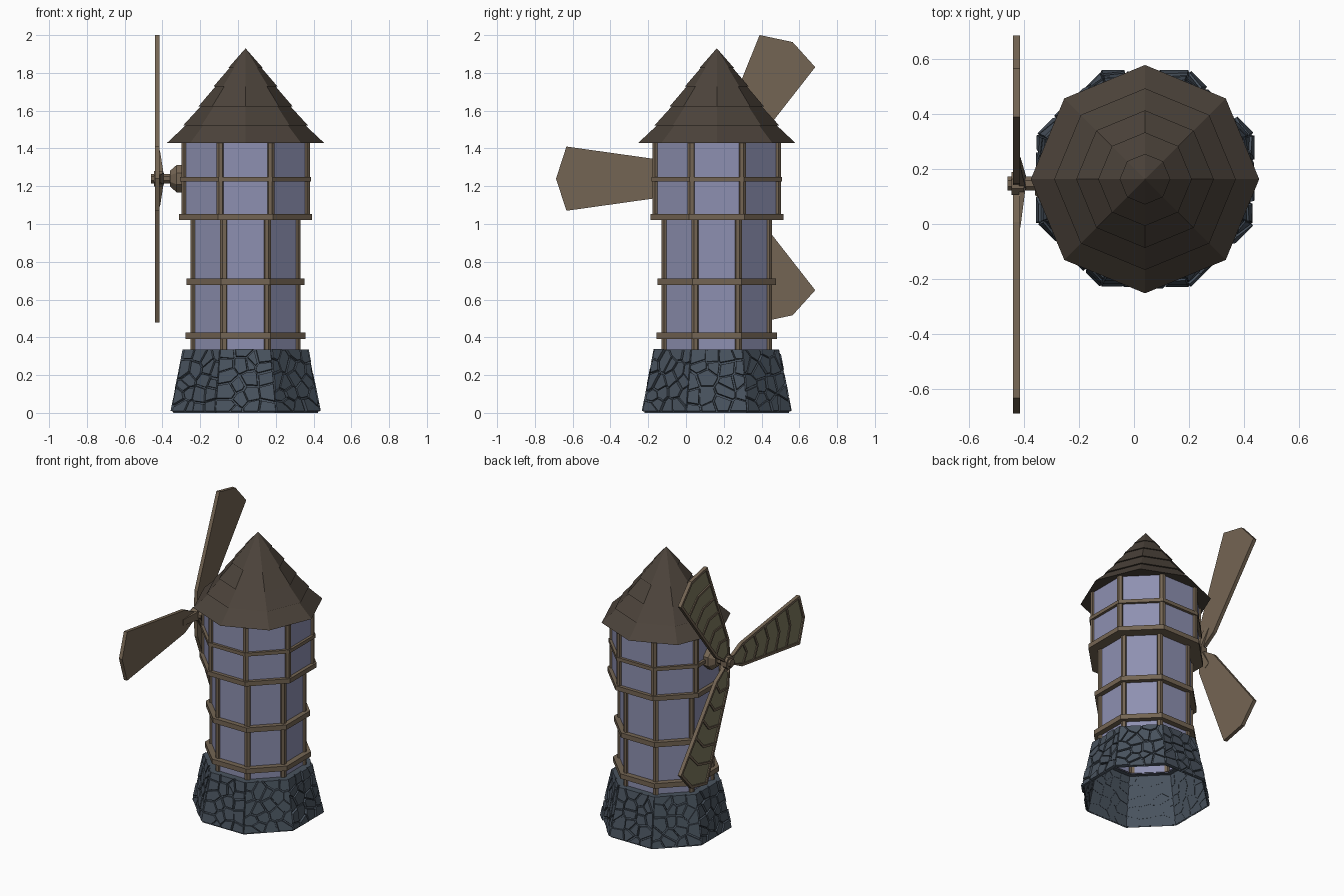
import bpy, bmesh, math, random
from mathutils import Vector

if "Cube" in bpy.data.objects:
    bpy.data.objects.remove(bpy.data.objects["Cube"])

random.seed(4)
CX, CY = 0.04, 0.163          # tower axis
HY, HZ = 0.147, 1.24          # sail hub
T = math.tan(math.pi / 8)


def mat(name, rgb):
    m = bpy.data.materials.new(name)
    m.diffuse_color = (*rgb, 1)
    m.use_nodes = True
    m.node_tree.nodes["Principled BSDF"].inputs["Base Color"].default_value = m.diffuse_color
    return m


STONE = mat("slate_stone", (0.066, 0.086, 0.112))
PLASTER = mat("lilac_plaster", (0.27, 0.28, 0.44))
WOOD = mat("brown_timber", (0.175, 0.13, 0.087))
ROOF = mat("dark_roof", (0.072, 0.056, 0.043))
CLOTH = mat("olive_cloth", (0.21, 0.195, 0.115))


def finish(bm, name, material):
    bmesh.ops.recalc_face_normals(bm, faces=bm.faces)
    me = bpy.data.meshes.new(name)
    bm.to_mesh(me)
    bm.free()
    me.materials.append(material)
    ob = bpy.data.objects.new(name, me)
    bpy.context.collection.objects.link(ob)
    return ob


def lathe(bm, profile, closed=False, corner_on_axis=False):
    """Eight-sided sweep of (radius, z); radius is to the flat, or to the corner."""
    k = 1 if corner_on_axis else 1 / math.cos(math.pi / 8)
    off = 0 if corner_on_axis else math.pi / 8
    rings = []
    for r, z in profile:
        if r == 0:
            rings.append([bm.verts.new((CX, CY, z))] * 8)
            continue
        rings.append([bm.verts.new((CX + r * k * math.cos(off + i * math.pi / 4),
                                    CY + r * k * math.sin(off + i * math.pi / 4), z))
                      for i in range(8)])
    n = len(rings)
    for a in range(n if closed else n - 1):
        p, q = rings[a], rings[(a + 1) % n]
        for i in range(8):
            j = (i + 1) % 8
            vs = list(dict.fromkeys((p[i], p[j], q[j], q[i])))
            if len(vs) > 2:
                bm.faces.new(vs)


def prism(bm, low, high):
    """Solid between two matching outlines."""
    a = [bm.verts.new(p) for p in low]
    b = [bm.verts.new(p) for p in high]
    bm.faces.new(a)
    bm.faces.new(b[::-1])
    for i in range(len(a)):
        j = (i + 1) % len(a)
        bm.faces.new((a[i], a[j], b[j], b[i]))


def clip(poly, n, d):
    """Keep the part of a 2D polygon where p.n <= d."""
    out = []
    for i, p in enumerate(poly):
        q = poly[(i + 1) % len(poly)]
        dp, dq = p.dot(n) - d, q.dot(n) - d
        if dp <= 0:
            out.append(p)
        if dp * dq < 0:
            out.append(p.lerp(q, dp / (dp - dq)))
    return out


# Stone base: open shell
A0, A1, H = 0.383, 0.318, 0.335
bm = bmesh.new()
lathe(bm, [(A0, 0), (A1, H), (0.275, H)])
finish(bm, "base_core", STONE)

# Irregular stones on each base side
bm = bmesh.new()
for side in range(8):
    ang = side * math.pi / 4
    out, tan = Vector((math.cos(ang), math.sin(ang), 0)), Vector((-math.sin(ang), math.cos(ang), 0))
    nrm = (out * H + Vector((0, 0, A0 - A1))).normalized()

    def place(p, lift):
        f = p.y / H
        return Vector((CX, CY, p.y)) + out * (A0 + (A1 - A0) * f) + tan * p.x + nrm * lift

    w0, w1 = A0 * T + 0.003, A1 * T + 0.003
    frame = [Vector(p) for p in ((-w0, 0.006), (w0, 0.006), (w1, H + 0.001), (-w1, H + 0.001))]
    seeds = [Vector(((i + 0.5 + random.uniform(-.45, .45)) / 4 * 0.31 - 0.155,
                     (j + 0.5 + random.uniform(-.45, .45)) / 5 * H))
             for i in range(4) for j in range(5)]
    for s in seeds:
        poly = frame
        for o in seeds:
            if o is not s and len(poly) > 2:
                n = (o - s).normalized()
                poly = clip(poly, n, ((s + o) / 2).dot(n) - random.uniform(0.001, 0.005))
        if len(poly) < 3:
            continue
        c = sum(poly, Vector((0, 0))) / len(poly)
        t = random.uniform(0.007, 0.017)
        prism(bm, [place(p, -0.003) for p in poly], [place(c + (p - c) * 0.93, t) for p in poly])
finish(bm, "base_stones", STONE)

# Plaster walls, stepping out at the upper storey
bm = bmesh.new()
lathe(bm, [(0.28, 0.33), (0.28, 1.03), (0.328, 1.03), (0.328, 1.435)])
finish(bm, "tower_walls", PLASTER)

# Timber bands
for name, inner, outer, z0, z1 in (("lower_band", .275, .318, .392, .426),
                                   ("middle_band", .275, .313, .677, .711),
                                   ("floor_band", .275, .352, 1.02, 1.052),
                                   ("upper_band", .32, .346, 1.226, 1.25)):
    bm = bmesh.new()
    lathe(bm, [(inner, z0), (outer, z0), (outer, z1), (inner, z1)], closed=True)
    finish(bm, name, WOOD)

# Corner posts: wedge sections folded around each corner
for name, a, z0, z1 in (("lower_posts", .28, .335, 1.03), ("upper_posts", .328, 1.04, 1.435)):
    bm = bmesh.new()
    for i in range(8):
        th = math.pi / 8 + i * math.pi / 4
        sec = []
        for ap, w in ((a + .012, -1), (a + .012, 0), (a + .012, 1), (a - .006, 1), (a - .006, 0), (a - .006, -1)):
            fa = th + w * math.pi / 8
            o = Vector((math.cos(fa), math.sin(fa)))
            t = Vector((-o.y, o.x))
            if w == 0:
                sec.append(o * ap / math.cos(math.pi / 8))
            else:
                sec.append(o * ap - t * w * (ap * T - 0.019))
        prism(bm, [(CX + p.x, CY + p.y, z0) for p in sec], [(CX + p.x, CY + p.y, z1) for p in sec])
    finish(bm, name, WOOD)

# Tiered shingle roof
bm = bmesh.new()
lathe(bm, [(0, 1.43), (.415, 1.43), (.298, 1.54), (.298, 1.522), (.33, 1.522), (.222, 1.64),
           (.222, 1.622), (.25, 1.622), (.145, 1.745), (.145, 1.727), (.17, 1.727),
           (.073, 1.84), (.073, 1.825), (.092, 1.825), (0, 1.93)], corner_on_axis=True)
finish(bm, "tiered_roof", ROOF)


# Hub and axle, built along x
def axle(bm, x0, r0, x1, r1):
    def ring(x, r):
        return [(x, HY + r * math.cos((i + .5) * math.pi / 4), HZ + r * math.sin((i + .5) * math.pi / 4))
                for i in range(8)]
    prism(bm, ring(x0, r0), ring(x1, r1))


bm = bmesh.new()
axle(bm, -0.46, 0.028, -0.33, 0.028)
axle(bm, -0.445, 0.045, -0.40, 0.045)
axle(bm, -0.36, 0.045, -0.325, 0.078)
axle(bm, -0.325, 0.078, -0.28, 0.078)
finish(bm, "hub_and_axle", WOOD)


# Sails: wooden back, raised rim and chevron ribs, cloth between
def half(r):
    return 0.03 + (r - 0.04) * 0.5 if r < 0.14 else 0.08 + (r - 0.14) * 0.1406


XB, XM, XC, XF = -0.415, -0.426, -0.431, -0.44
edge = [(0.04, half(.04)), (0.14, half(.14)), (0.78, half(.78)), (0.835, 0)]
inner = [(0.06, half(.06) - .014), (0.146, half(.14) - .017), (0.768, half(.768) - .018), (0.816, 0)]


def mirrored(pts):
    return pts + [(r, -w) for r, w in reversed(pts) if w]


for n, deg in enumerate((180, 60, -60), 1):
    ca, sa = math.cos(math.radians(deg)), math.sin(math.radians(deg))

    def slab(bm, pts, x0, x1):
        q = [(HY + r * ca - w * sa, HZ + r * sa + w * ca) for r, w in pts]
        prism(bm, [(x0, *p) for p in q], [(x1, *p) for p in q])

    bm = bmesh.new()
    slab(bm, mirrored(edge), XB, XM)
    for s in (1, -1):
        for i in range(3):
            slab(bm, [(r, w * s) for r, w in (edge[i], edge[i + 1], inner[i + 1], inner[i])], XM, XF)
    for r in (0.15, 0.27, 0.39, 0.51, 0.63):
        h = half(r) - 0.01
        for s in (1, -1):
            slab(bm, [(r, h * s), (r + .016, h * s), (r + .056, 0), (r + .04, 0)], XM, XF + .002)
    # root bracket behind the blade
    q = [(0.0, -.03), (0.0, .03), (.16, .02), (.16, -.02)]
    y = [(HY + r * ca - w * sa, HZ + r * sa + w * ca) for r, w in q]
    prism(bm, [(-.418, *p) for p in y], [(-.392 if i < 2 else -.413, *p) for i, p in enumerate(y)])
    finish(bm, "sail_frame_%d" % n, WOOD)

    bm = bmesh.new()
    slab(bm, mirrored(inner), XM, XC)
    finish(bm, "sail_cloth_%d" % n, CLOTH)
